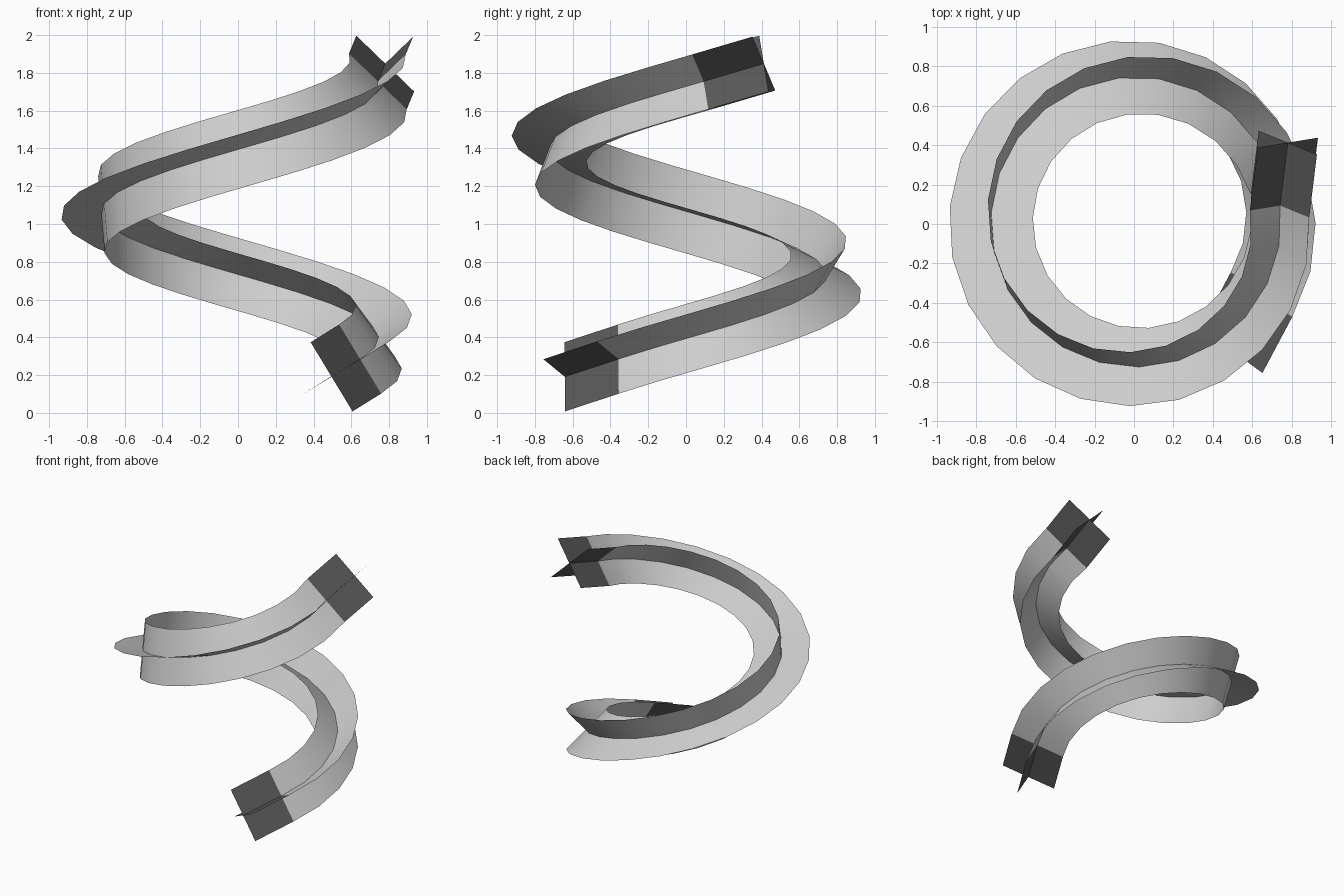
import bpy
import bmesh
from math import sin, cos, radians
from mathutils import Vector

cube = bpy.data.objects.get("Cube")
if cube:
    bpy.data.objects.remove(cube, do_unlink=True)


def make_material(name, grey):
    mat = bpy.data.materials.new(name)
    mat.use_nodes = True
    color = (grey, grey, grey, 1.0)
    mat.diffuse_color = color
    mat.node_tree.nodes["Principled BSDF"].inputs["Base Color"].default_value = color
    return mat


light_grey = make_material("light_grey", 0.62)
dark_grey = make_material("dark_grey", 0.1)

CENTER = Vector((0.01, 0.01, 0))
RADIUS = 0.735
HALF_WIDTH = 0.214
SEGMENTS = 25
END_LENGTH = 0.335
SLOPE = radians(16.3)


def lerp(a, b, f):
    return a + (b - a) * f


def station(f):
    """Spine point, tangent and the two arm directions at fraction f of the spiral."""
    angle = radians(lerp(-30, 366.5, f))
    heading = angle - radians(lerp(-2, 13.5, f))
    twist = radians(lerp(-63, 44, f))
    point = CENTER + Vector((RADIUS * cos(angle), RADIUS * sin(angle), lerp(0.285, 1.755, f)))
    out = Vector((cos(heading), sin(heading), 0))
    tangent = Vector((-sin(heading) * cos(SLOPE), cos(heading) * cos(SLOPE), sin(SLOPE)))
    up = out.cross(tangent)
    return point, tangent, (out * cos(twist) + up * sin(twist), up * cos(twist) - out * sin(twist))


def add_strip(name, arm, rings, mat):
    """Flat strip, three points wide, through a list of stations."""
    bm = bmesh.new()
    rows = [[bm.verts.new(p + arms[arm] * HALF_WIDTH * s) for s in (-1, 0, 1)]
            for p, _, arms in rings]
    for a, b in zip(rows, rows[1:]):
        for i in range(2):
            bm.faces.new((a[i], a[i + 1], b[i + 1], b[i])).smooth = True
    mesh = bpy.data.meshes.new(name)
    bm.to_mesh(mesh)
    bm.free()
    mesh.materials.append(mat)
    obj = bpy.data.objects.new(name, mesh)
    bpy.context.collection.objects.link(obj)


# Spiral stations and the straight end pieces along the end tangents
spiral = [station(i / SEGMENTS) for i in range(SEGMENTS + 1)]


def shifted(ring, distance):
    point, tangent, arms = ring
    return point + tangent * distance, tangent, arms


lower_end = [shifted(spiral[0], -END_LENGTH), spiral[0]]
upper_end = [spiral[-1], shifted(spiral[-1], END_LENGTH)]

# Two crossing strips make the cross-shaped section
for arm, label in enumerate(("first", "second")):
    add_strip(label + "_spiral_blade", arm, spiral, light_grey)
    add_strip(label + "_lower_end", arm, lower_end, dark_grey)
    add_strip(label + "_upper_end", arm, upper_end, dark_grey)
